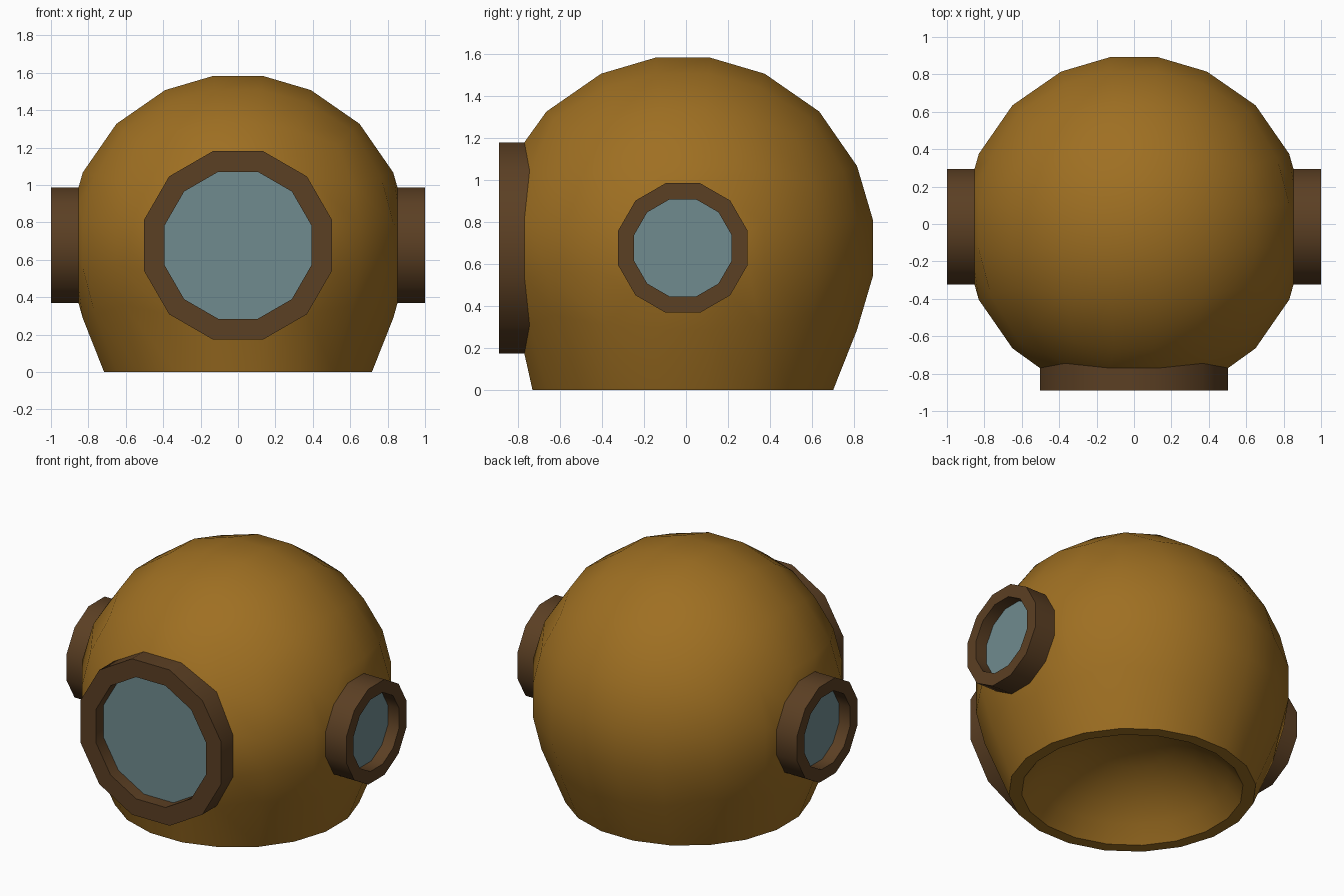
import bpy, bmesh
from math import sqrt, sin, cos, atan2, asin, radians, degrees, pi
from mathutils import Matrix, Vector

if "Cube" in bpy.data.objects:
    bpy.data.objects.remove(bpy.data.objects["Cube"])

R = 0.925
CENTRE = Vector((0, -0.015, 0.677))


def material(name, rgb):
    m = bpy.data.materials.new(name)
    m.diffuse_color = (*rgb, 1)
    m.use_nodes = True
    m.node_tree.nodes["Principled BSDF"].inputs["Base Color"].default_value = m.diffuse_color
    return m


BRASS = material("brass", (0.345, 0.16, 0.016))
BRONZE = material("bronze", (0.105, 0.05, 0.017))
GLASS = material("glass", (0.16, 0.26, 0.275))


def make_object(name, bm, mat):
    me = bpy.data.meshes.new(name)
    bm.to_mesh(me)
    bm.free()
    me.materials.append(mat)
    ob = bpy.data.objects.new(name, me)
    bpy.context.collection.objects.link(ob)
    bpy.ops.object.select_all(action='DESELECT')
    ob.select_set(True)
    bpy.context.view_layer.objects.active = ob
    bpy.ops.object.shade_smooth_by_angle(angle=radians(40))
    return ob


def even_angle(u, v, step):
    """Nearest angle on an even polygon that has a flat side on each axis."""
    k = round((degrees(atan2(v, u)) - step / 2) / step)
    return radians(k * step + step / 2) % (2 * pi)


def tube(name, profile, turn, mat):
    """12-sided body along an axis through the dome centre.
    Four profile points give a ring, two give a capped disc."""
    bm = bmesh.new()
    loops = [[bm.verts.new((r * cos(a), r * sin(a), h))
              for a in (radians(15 + 30 * i) for i in range(12))]
             for r, h in profile]
    n = len(loops)
    for k in range(n if n > 2 else 1):
        a, b = loops[k], loops[(k + 1) % n]
        for i in range(12):
            j = (i + 1) % 12
            bm.faces.new((a[i], a[j], b[j], b[i]))
    if n == 2:
        bm.faces.new(loops[0])
        bm.faces.new(loops[1])
    bmesh.ops.recalc_face_normals(bm, faces=bm.faces)
    bm.transform(Matrix.Translation(CENTRE) @ turn)
    return make_object(name, bm, mat)


# Shell: 5x5 gridded cube mapped to a sphere, open at the neck and windows
bm = bmesh.new()
bmesh.ops.create_cube(bm, size=2)
bmesh.ops.subdivide_edges(bm, edges=bm.edges[:], cuts=4, use_grid_fill=True)
holes = []
for f in bm.faces:
    c = f.calc_center_median()
    front = c.y < -0.99 and max(abs(c.x), abs(c.z)) < 0.6
    side = abs(c.x) > 0.99 and max(abs(c.y), abs(c.z)) < 0.6
    if c.z < -0.99 or front or side:
        holes.append(f)
bmesh.ops.delete(bm, geom=holes, context='FACES')

neck = []
sides = {1: [], -1: []}
for v in bm.verts:
    x, y, z = v.co
    if z < -0.99:
        # bottom row becomes an even circle on the ground
        a = even_angle(x, y, 18)
        v.co = (0.725 * cos(a), CENTRE.y + 0.725 * sin(a), 0)
        neck.append((a, v))
    elif y < -0.99 and max(abs(x), abs(z)) < 0.61:
        # front opening becomes a 12-sided loop under the frame
        a = even_angle(x, z, 30)
        corner = min(abs(x), abs(z)) > 0.5
        v.co = (0.521 * cos(a), -0.745 if corner else -0.77,
                CENTRE.z + 0.521 * sin(a))
    else:
        if abs(x) > 0.99 and max(abs(y), abs(z)) < 0.61:
            sides[1 if x > 0 else -1].append((even_angle(y, z, 30), v))
        s = Vector([p * sqrt(max(0, 1 - q * q / 2 - r * r / 2 + q * q * r * r / 3))
                    for p, q, r in ((x, y, z), (y, z, x), (z, x, y))])
        v.co = CENTRE + R * s

# Flat-edged openings under the side frames
for sign, ring in sides.items():
    ring.sort(key=lambda t: t[0])
    loop = [bm.verts.new((sign * 0.853, CENTRE.y + 0.319 * cos(a),
                          CENTRE.z + 0.319 * sin(a))) for a, _ in ring]
    for i in range(12):
        j = (i + 1) % 12
        quad = [ring[i][1], ring[j][1], loop[j], loop[i]]
        bm.faces.new(quad if sign > 0 else quad[::-1])

# Neck rim and shallow domed hollow
RIM, RISE = 0.65, 0.34
CAP = (RIM ** 2 + RISE ** 2) / (2 * RISE)
neck.sort(key=lambda t: t[0])
last = [v for _, v in neck]
for step in range(6):
    t = asin(RIM / CAP) * (1 - step / 6)
    r, z = CAP * sin(t), RISE - CAP * (1 - cos(t))
    loop = [bm.verts.new((r * cos(a), CENTRE.y + r * sin(a), z)) for a, _ in neck]
    for i in range(20):
        j = (i + 1) % 20
        bm.faces.new((last[i], loop[i], loop[j], last[j]))
    last = loop
bm.faces.new(last[::-1])
bmesh.ops.recalc_face_normals(bm, faces=bm.faces)
make_object("helmet_shell", bm, BRASS)

# Windows: name, rotation, inner and outer radius, back, front
windows = [
    ("front", Matrix.Rotation(pi / 2, 4, 'X'), 0.407, 0.521, 0.72, 0.875),
    ("right", Matrix.Rotation(pi / 2, 4, 'Y'), 0.24, 0.319, 0.84, 1.0),
    ("left", Matrix.Rotation(-pi / 2, 4, 'Y'), 0.24, 0.319, 0.84, 1.0),
]
for name, turn, r_in, r_out, back, front in windows:
    # porthole frame
    tube(name + "_window_frame",
         [(r_in, back), (r_out, back), (r_out, front), (r_in, front)], turn, BRONZE)
    # recessed pane
    tube(name + "_window_glass",
         [(r_in + 0.01, front - 0.09), (r_in + 0.01, front - 0.08)], turn, GLASS)
